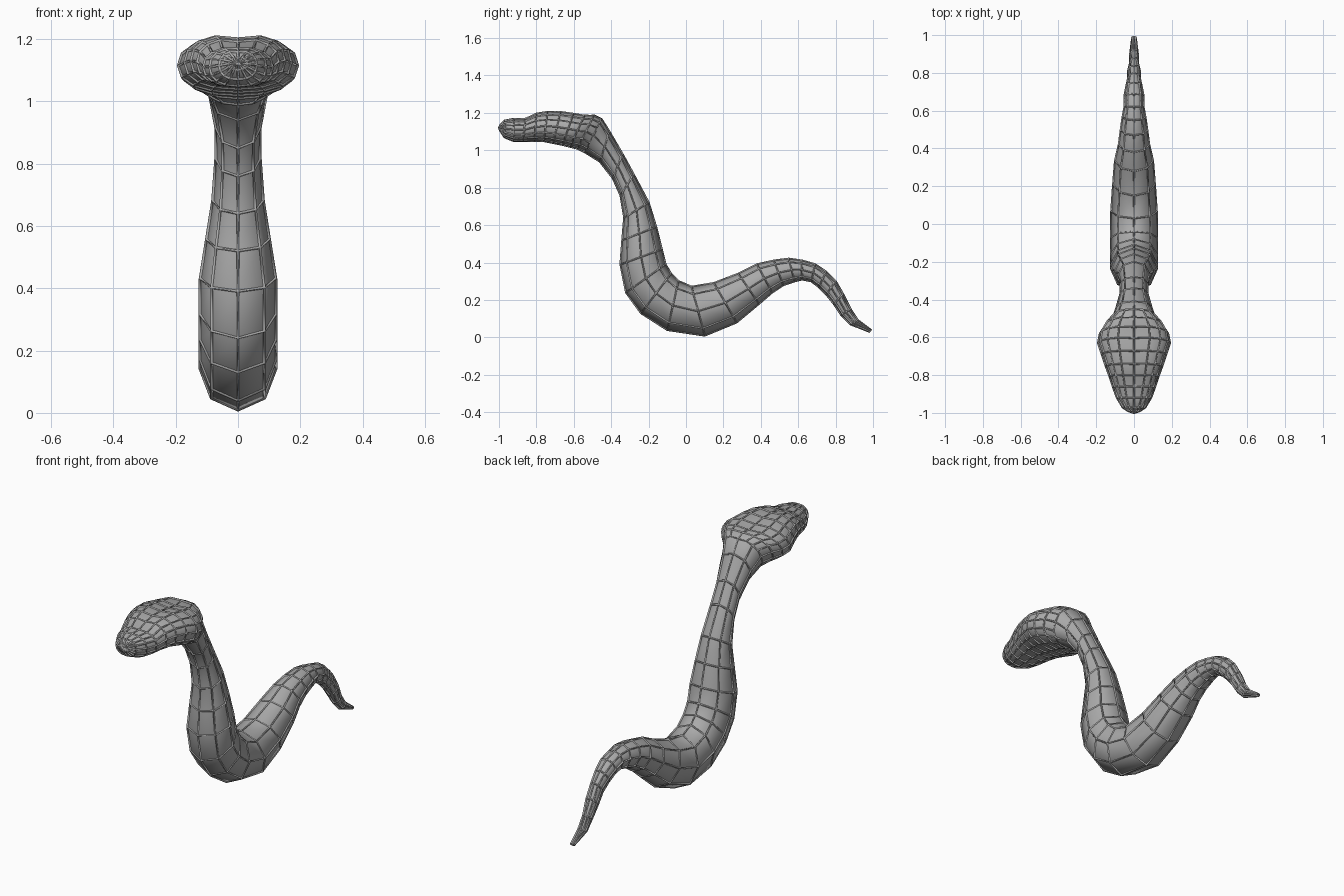
import bpy
import bmesh
import math
from mathutils import Vector

default_cube = bpy.data.objects.get("Cube")
if default_cube:
    bpy.data.objects.remove(default_cube, do_unlink=True)


def make_material(name, colour):
    material = bpy.data.materials.new(name)
    material.use_nodes = True
    material.diffuse_color = colour
    shader = material.node_tree.nodes["Principled BSDF"]
    shader.inputs["Base Color"].default_value = colour
    return material


grey = make_material("plain grey", (.4, .4, .4, 1))

# Each station: upper y, upper z, lower y, lower z, half width
head_stations = [
    (-.99, 1.14, -.99, 1.1, .03),
    (-.97, 1.16, -.97, 1.07, .06),
    (-.92, 1.17, -.92, 1.05, .09),
    (-.86, 1.17, -.87, 1.05, .11),
    (-.8, 1.2, -.81, 1.05, .13),
    (-.74, 1.21, -.76, 1.05, .15),
    (-.67, 1.21, -.71, 1.04, .17),
    (-.6, 1.2, -.66, 1.03, .19),
    (-.54, 1.19, -.62, 1.02, .18),
    (-.49, 1.19, -.58, 1.01, .15),
    (-.45, 1.17, -.54, .99, .11),
]
neck_stations = [
    (-.41, 1.1, -.46, .94, .09),
    (-.34, .98, -.39, .85, .07),
    (-.28, .87, -.35, .76, .07),
    (-.2, .72, -.33, .64, .08),
    (-.16, .59, -.34, .52, .1),
    (-.13, .47, -.35, .39, .12),
    (-.11, .39, -.32, .24, .12),
    (-.08, .34, -.24, .13, .12),
    (-.04, .3, -.1, .04, .12),
]
tail_stations = [
    (.03, .27, .1, .01, .12),
    (.15, .29, .27, .08, .11),
    (.28, .34, .39, .18, .1),
    (.38, .39, .46, .24, .08),
    (.47, .41, .52, .28, .07),
    (.55, .42, .58, .3, .06),
    (.62, .41, .62, .31, .05),
    (.69, .39, .67, .3, .05),
    (.75, .35, .71, .27, .04),
    (.8, .3, .75, .23, .03),
    (.84, .23, .79, .18, .03),
    (.88, .15, .83, .12, .02),
    (.92, .09, .88, .07, .02),
    (.99, .04, .98, .03, .01),
]


def soften(value, power):
    return math.copysign(abs(value) ** power, value)


def add_ring(mesh, station, sides, power=1, dip=0):
    """Closed cross-section spanning the upper and lower profile points."""
    upper = Vector((0, station[0], station[1]))
    lower = Vector((0, station[2], station[3]))
    middle = (upper + lower) / 2
    half = (upper - lower) / 2
    ring = []
    for step in range(sides):
        angle = math.tau * step / sides
        across = station[4] * soften(math.sin(angle), power)
        height = soften(math.cos(angle), power)
        if step == 0:
            height -= dip
        ring.append(mesh.verts.new(middle + half * height + Vector((across, 0, 0))))
    return ring


def bridge(mesh, first, second):
    """Join two rings; the first may have a multiple of the second's sides."""
    ratio = len(first) // len(second)
    for i in range(len(second)):
        start = i * ratio
        edge = [first[(start + k) % len(first)] for k in range(ratio + 1)]
        mesh.faces.new(edge + [second[(i + 1) % len(second)], second[i]])


# Head is finely divided with a shallow groove between the brows
snake = bmesh.new()
rings = []
for station in head_stations:
    brow = .14 if -.85 < station[0] < -.5 else .04
    rings.append(add_ring(snake, station, 16, .85, brow))

# Neck, coils and tail use an eight-sided section
for station in neck_stations + tail_stations:
    rings.append(add_ring(snake, station, 8))
for first, second in zip(rings, rings[1:]):
    bridge(snake, first, second)

# Rounded snout: an inner ring, then a fan of faces
snout_middle = sum((v.co for v in rings[0]), Vector()) / len(rings[0])
snout = snake.verts.new(snout_middle + Vector((0, -.01, 0)))
for i, vertex in enumerate(rings[0]):
    snake.faces.new((vertex, rings[0][(i + 1) % len(rings[0])], snout))
snake.faces.new(rings[-1])
bmesh.ops.recalc_face_normals(snake, faces=snake.faces[:])

mesh_data = bpy.data.meshes.new("snake_body")
snake.to_mesh(mesh_data)
snake.free()
mesh_data.materials.append(grey)
mesh_data.polygons.foreach_set("use_smooth", [True] * len(mesh_data.polygons))
body = bpy.data.objects.new("snake_body", mesh_data)
bpy.context.collection.objects.link(body)

# Raised ribs follow every edge of the skin
ribs = bpy.data.objects.new("skin_ribs", mesh_data.copy())
bpy.context.collection.objects.link(ribs)
lattice = ribs.modifiers.new("raised edges", "WIREFRAME")
lattice.thickness = .012
lattice.use_even_offset = False
lattice.use_replace = True
